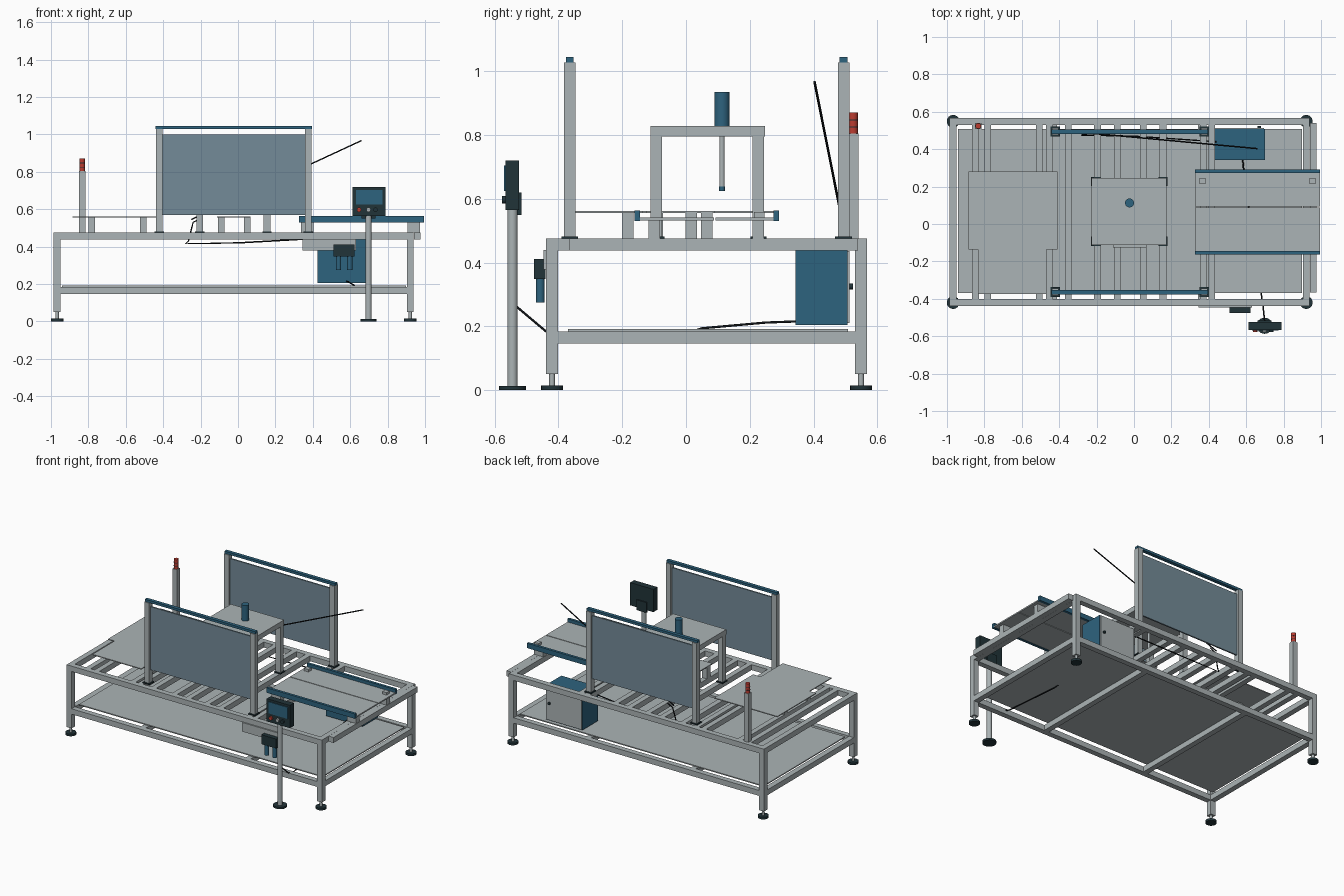
import bpy
from mathutils import Vector

if "Cube" in bpy.data.objects:
    bpy.data.objects.remove(bpy.data.objects["Cube"])


def material(name, rgb):
    m = bpy.data.materials.new(name)
    m.diffuse_color = (*rgb, 1)
    m.use_nodes = True
    m.node_tree.nodes["Principled BSDF"].inputs["Base Color"].default_value = m.diffuse_color
    return m


GREY = material("aluminium grey", (0.41, 0.455, 0.465))
BLUE = material("steel blue", (0.027, 0.125, 0.21))
PANEL = material("smoked panel", (0.175, 0.258, 0.314))
DARK = material("dark slate", (0.015, 0.033, 0.04))
RED = material("signal red", (0.5, 0.045, 0.03))
BLACK = material("cable black", (0.006, 0.008, 0.01))


def mesh_object(name, verts, faces, mat):
    me = bpy.data.meshes.new(name)
    me.from_pydata(verts, [], faces)
    me.materials.append(mat)
    ob = bpy.data.objects.new(name, me)
    bpy.context.collection.objects.link(ob)
    return ob


def box(name, x, y, z, mat=GREY):
    """Box from (min, max) pairs."""
    v = [(a, b, c) for a in x for b in y for c in z]
    f = [(0, 1, 3, 2), (4, 6, 7, 5), (0, 4, 5, 1),
         (2, 3, 7, 6), (0, 2, 6, 4), (1, 5, 7, 3)]
    return mesh_object(name, v, f, mat)


def post(name, x, y, z, w=0.036, mat=GREY):
    """Square upright centred on x, y."""
    return box(name, (x - w / 2, x + w / 2), (y - w / 2, y + w / 2), z, mat)


def rod(name, p, q, r, mat=GREY, sides=24):
    """Cylinder from point p to point q."""
    p, q = Vector(p), Vector(q)
    d = q - p
    bpy.ops.mesh.primitive_cylinder_add(vertices=sides, radius=r, depth=d.length,
                                        location=(p + q) / 2)
    ob = bpy.context.object
    ob.name = name
    ob.rotation_euler = d.to_track_quat('Z', 'Y').to_euler()
    ob.data.materials.append(mat)
    bpy.ops.object.shade_smooth_by_angle()
    return ob


def cable(name, points, r=0.004):
    cu = bpy.data.curves.new(name, 'CURVE')
    cu.dimensions = '3D'
    cu.bevel_depth = r
    cu.bevel_resolution = 1
    cu.use_fill_caps = True
    sp = cu.splines.new('POLY')
    sp.points.add(len(points) - 1)
    for sp_pt, co in zip(sp.points, points):
        sp_pt.co = (*co, 1)
    cu.materials.append(BLACK)
    bpy.context.collection.objects.link(bpy.data.objects.new(name, cu))


# Main frame: legs, levelling feet, upper and lower rails
XL, XR, YF, YB, W = -0.967, 0.921, -0.42, 0.549, 0.037
H = W / 2
for x in (XL, XR):
    for y in (YF, YB):
        post("frame_leg", x, y, (0.05, 0.475), W)
        rod("foot_stem", (x, y, 0.012), (x, y, 0.06), 0.009)
        rod("foot_pad", (x, y, 0), (x, y, 0.015), 0.034, DARK)
TOP, LOW = (0.438, 0.475), (0.147, 0.184)
for z in (TOP, LOW):
    for y in (YF, YB):
        box("long_rail", (XL + H, XR - H), (y - H, y + H), z)
    for x in (XL, XR):
        box("end_rail", (x - H, x + H), (YF + H, YB - H), z)
for x in (-0.43, 0.36):
    box("lower_cross_rail", (x - H, x + H), (YF + H, YB - H), LOW)
box("lower_shelf", (-0.94, 0.897), (-0.37, 0.508), (0.184, 0.191))

# Cross bars of the upper deck
for x in (-0.847, -0.782, -0.507, -0.453, -0.352, -0.195, -0.09, 0.05, 0.155, 0.37, 0.415):
    box("deck_cross_bar", (x - 0.018, x + 0.018), (YF + H, YB - H), TOP)

# Left infeed table with a narrower front tongue
outline = [(-0.885, 0.28), (-0.885, -0.137), (-0.835, -0.137), (-0.835, -0.375),
           (-0.467, -0.375), (-0.467, -0.137), (-0.41, -0.137), (-0.41, 0.28)]
n = len(outline)
verts = [(x, y, 0.556) for x, y in outline] + [(x, y, 0.562) for x, y in outline]
faces = [tuple(range(n))[::-1], tuple(range(n, 2 * n))]
faces += [(i, (i + 1) % n, (i + 1) % n + n, i + n) for i in range(n)]
mesh_object("infeed_table", verts, faces, GREY)
for x in (-0.782, -0.507):
    for y in (-0.183, 0.065):
        post("infeed_table_post", x, y, (0.475, 0.556))

# Safety screens at the front and back
for y in (-0.364, 0.494):
    for x in (-0.421, 0.376):
        post("screen_post", x, y, (0.475, 1.028))
        post("screen_post_base", x, y, (0.475, 0.482), 0.052, DARK)
    box("screen_panel", (-0.403, 0.358), (y - 0.005, y + 0.005), (0.57, 1.0), PANEL)
    box("screen_top_bar", (-0.44, 0.395), (y - 0.012, y + 0.012), (1.028, 1.044), BLUE)

# Press gantry with its cylinder and small work table
for x in (-0.205, 0.155):
    for y in (-0.093, 0.227):
        post("gantry_leg", x, y, (0.475, 0.795))
        post("gantry_leg_base", x, y, (0.475, 0.482), 0.05, DARK)
box("gantry_top", (-0.226, 0.175), (-0.112, 0.247), (0.795, 0.829))
CX, CY = -0.024, 0.113
rod("press_cylinder", (CX, CY, 0.829), (CX, CY, 0.935), 0.024, BLUE)
rod("press_rod", (CX, CY, 0.638), (CX, CY, 0.797), 0.008)
rod("press_tip", (CX, CY, 0.625), (CX, CY, 0.638), 0.009, BLUE)
box("work_table", (-0.112, 0.068), (-0.125, 0.09), (0.556, 0.562))
for x in (-0.09, 0.05):
    for y in (-0.09, 0.065):
        post("work_table_post", x, y, (0.475, 0.556))
    post("work_table_post", x, 0.017, (0.475, 0.556))

# Outfeed conveyor
for y in (-0.153, 0.283):
    box("conveyor_side_rail", (0.327, 0.995), (y - 0.009, y + 0.009), (0.53, 0.563), BLUE)
for a, b in ((-0.145, 0.088), (0.093, 0.275)):
    box("conveyor_bed", (0.327, 0.995), (a, b), (0.532, 0.541))
for x in (0.365, 0.955):
    box("conveyor_stop", (x - 0.016, x + 0.016), (0.214, 0.246), (0.541, 0.558))
box("conveyor_end_beam", (0.94, 0.976), (-0.365, 0.54), TOP)
for y in (-0.1, 0.227):
    for x in (0.37, 0.94):
        box("conveyor_post", (x - 0.034, x + 0.034), (y - 0.018, y + 0.018), (0.475, 0.532))

# Electrical cabinet with a grey rear door
box("cabinet", (0.425, 0.7), (0.343, 0.507), (0.205, 0.44), BLUE)
box("cabinet_door", (0.43, 0.695), (0.507, 0.513), (0.21, 0.437))
rod("door_knob", (0.67, 0.512, 0.325), (0.67, 0.523, 0.325), 0.009, DARK)

# Air service unit on the front rail
box("valve_plate", (0.345, 0.63), (-0.447, -0.4385), (0.378, 0.44))
box("air_unit_block", (0.51, 0.622), (-0.477, -0.44), (0.348, 0.412), DARK)
for x in (0.538, 0.598):
    rod("air_filter_bowl", (x, -0.457, 0.275), (x, -0.457, 0.35), 0.014, BLUE)

# Operator panel on its stand
PX, PY = 0.698, -0.544
rod("stand_base", (PX, PY, 0), (PX, PY, 0.013), 0.043, DARK)
rod("stand_pole", (PX, PY, 0.013), (PX, PY, 0.57), 0.016)
box("operator_panel", (0.613, 0.788), (-0.566, -0.524), (0.565, 0.72), DARK)
box("operator_bracket", (0.66, 0.736), (-0.53, -0.516), (0.55, 0.62), DARK)
box("operator_screen", (0.63, 0.773), (-0.57, -0.566), (0.625, 0.704), BLUE)
for x, mat in ((0.647, RED), (0.698, GREY), (0.735, DARK)):
    rod("panel_button", (x, -0.566, 0.597), (x, -0.577, 0.597), 0.012, mat)

# Signal tower
LX, LY = -0.833, 0.524
post("signal_post", LX, LY, (0.475, 0.805), 0.034)
rod("signal_lamp", (LX, LY, 0.805), (LX, LY, 0.87), 0.015, RED)
for z in (0.825, 0.847):
    rod("signal_ring", (LX, LY, z - 0.0015), (LX, LY, z + 0.0015), 0.0155, DARK)

# Loose cables
cable("overhead_cable", [(-0.25, 0.487, 0.545), (0.66, 0.403, 0.967)])
cable("deck_cable", [(-0.2, 0.487, 0.55), (-0.24, 0.487, 0.53), (-0.265, 0.48, 0.43),
                     (-0.28, 0.475, 0.416), (0, 0.47, 0.42), (0.44, 0.44, 0.445)])
cable("floor_cable", [(0.7, -0.535, 0.265), (0.69, -0.44, 0.185), (0.68, -0.37, 0.165),
                      (0.63, 0.0, 0.178), (0.62, 0.05, 0.194), (0.59, 0.25, 0.212),
                      (0.58, 0.36, 0.216)])
